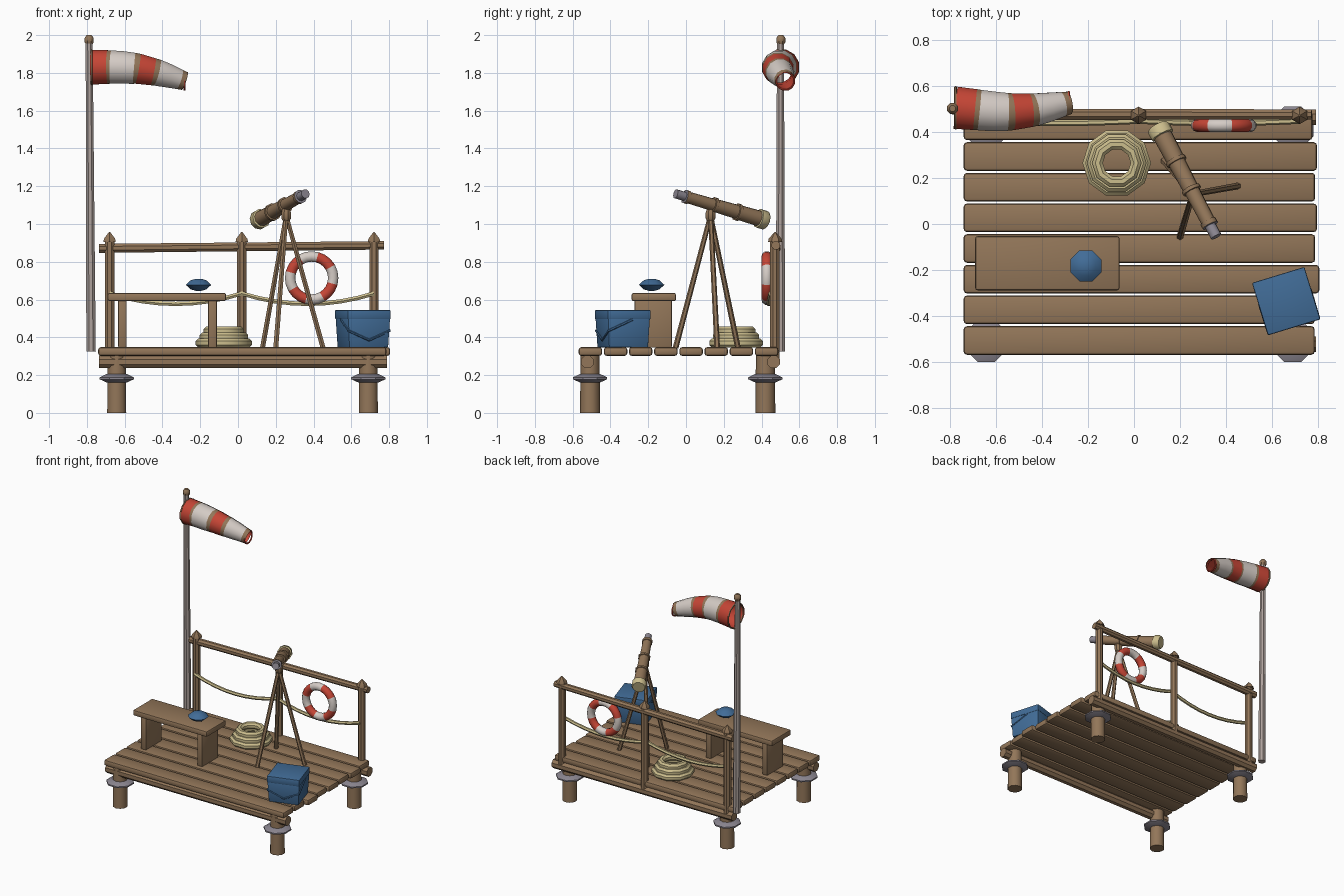
import bpy, bmesh, math
from mathutils import Vector, Matrix

if "Cube" in bpy.data.objects:
    bpy.data.objects.remove(bpy.data.objects["Cube"])

COL = {
    "wood": (0.290, 0.182, 0.100), "red": (0.560, 0.060, 0.036), "white": (0.660, 0.600, 0.560),
    "rope cream": (0.600, 0.510, 0.265), "blue": (0.053, 0.150, 0.310),
    "iron grey": (0.262, 0.242, 0.283), "pole grey": (0.420, 0.355, 0.330),
}
MATS = {}
for n, c in COL.items():
    MATS[n] = bpy.data.materials.new(n)
    MATS[n].diffuse_color = (*c, 1)


def finish(name, bm, mats):
    bmesh.ops.recalc_face_normals(bm, faces=bm.faces)
    me = bpy.data.meshes.new(name)
    bm.to_mesh(me)
    bm.free()
    for m in mats:
        me.materials.append(MATS[m])
    ob = bpy.data.objects.new(name, me)
    bpy.context.collection.objects.link(ob)
    return ob


def tube(name, pts, radii, mat, sides=8, closed=False, caps=True, ref=(0, 1, 0)):
    """Sweep a polygon along points; mat is one name or one name per segment."""
    pts = [Vector(p) for p in pts]
    n = len(pts)
    if not isinstance(radii, (list, tuple)):
        radii = [radii] * n
    segs = n if closed else n - 1
    names = [mat] * segs if isinstance(mat, str) else mat
    used = list(dict.fromkeys(names))
    bm = bmesh.new()
    rings = []
    for i, p in enumerate(pts):
        a = pts[i - 1] if closed or i > 0 else pts[0]
        b = pts[(i + 1) % n] if closed or i < n - 1 else pts[-1]
        t = (b - a).normalized()
        u = t.cross(Vector(ref)).normalized()
        v = t.cross(u)
        ang = [2 * math.pi * (k + .5) / sides for k in range(sides)]
        rings.append([bm.verts.new(p + radii[i] * (math.cos(g) * u + math.sin(g) * v)) for g in ang])
    for i in range(segs):
        r, s = rings[i], rings[(i + 1) % n]
        for k in range(sides):
            f = bm.faces.new((r[k], r[(k + 1) % sides], s[(k + 1) % sides], s[k]))
            f.material_index = used.index(names[i])
    if caps and not closed:
        bm.faces.new(rings[0])
        bm.faces.new(rings[-1]).material_index = used.index(names[-1])
    return finish(name, bm, used)


def box(name, lo, hi, mat, bevel=.012, rot=0, taper=1.0):
    """Bevelled box between two corners, optionally turned about z and narrowed at the foot."""
    lo, hi = Vector(lo), Vector(hi)
    c, d = (lo + hi) / 2, hi - lo
    bm = bmesh.new()
    bmesh.ops.create_cube(bm, size=1)
    for v in bm.verts:
        k = taper if v.co.z < 0 else 1
        v.co = Vector((v.co.x * d.x * k, v.co.y * d.y * k, v.co.z * d.z))
    if bevel:
        bmesh.ops.bevel(bm, geom=bm.edges[:], offset=bevel, segments=2, affect='EDGES', profile=.5)
    bmesh.ops.transform(bm, matrix=Matrix.Translation(c) @ Matrix.Rotation(rot, 4, 'Z'), verts=bm.verts)
    return finish(name, bm, [mat])


def circle(c, r, n, plane):
    out = []
    for i in range(n):
        a = 2 * math.pi * i / n
        d = (math.cos(a), math.sin(a), 0) if plane == 'xy' else (math.cos(a), 0, math.sin(a))
        out.append(Vector(c) + r * Vector(d))
    return out


# deck planks with slightly uneven ends, front to back
for i, end in enumerate((.785, .785, .805, .787, .795, .787, .795, .775)):
    y = -.506 + i * .1332
    box(f"deck_plank_{i + 1}", (-.74, y - .062, .302), (end, y + .062, .348), "wood", .014)

# beams under the deck, piles and iron collars
for side, by, py in (("front", -.522, -.508), ("back", .464, .420)):
    tube(f"{side}_beam", [(-.735, by, .27), (.79, by, .27)], .036, "wood")
    for lr, px in (("left", -.642), ("right", .69)):
        tube(f"{side}_{lr}_pile", [(px, py, 0), (px, py, .305)], [.053, .05], "wood", 10)
        tube(f"{side}_{lr}_collar", [(px, py, z) for z in (.162, .178, .188, .205)],
             [.06, .098, .098, .06], "iron grey", 8)

# railing: posts with pointed caps, top rail, sagging rope
for i, x in enumerate((-.68, .02, .72)):
    tube(f"rail_post_{i + 1}", [(x, .47, .28), (x, .47, .91)], .027, "wood")
    tube(f"post_cap_{i + 1}", [(x, .472, .905), (x, .472, .922), (x, .472, .957)],
         [.038, .034, .004], "wood", 6)
tube("top_rail", [(-.735, .476, .871), (.772, .476, .887)], [.026, .024], "wood")
rope = []
for x0 in (-.68, .02):
    for k in range(8 if x0 < 0 else 9):
        t = k / 8
        rope.append((x0 + .7 * t, .448 - .01 * math.sin(math.pi * t), .632 - .055 * 4 * t * (1 - t)))
tube("rail_rope", rope, .013, "rope cream", 6)

# life ring with alternating bands
n = 24
tube("life_ring", circle((.39, .428, .714), .114, n, 'xz'), .029,
     ["red" if ((i + 1) // 3) % 2 else "white" for i in range(n)], 10, closed=True)

# wind sock pole with ball cap
tube("sock_pole", [(-.778, .5, .325), (-.788, .5, 1.965)], [.027, .02], "pole grey")
tube("pole_cap", [(-.788, .502, z) for z in (1.95, 1.963, 1.985, 2.0)], [.018, .026, .026, .014], "wood")

# wind sock, curved and striped, with red lining
sock = [(-.775, .505, 1.830, .095), (-.69, .497, 1.831, .092), (-.672, .495, 1.831, .091),
        (-.61, .489, 1.829, .089), (-.55, .487, 1.824, .085), (-.53, .488, 1.822, .083),
        (-.45, .494, 1.806, .075), (-.43, .497, 1.802, .073), (-.37, .508, 1.785, .065),
        (-.31, .521, 1.766, .055), (-.283, .526, 1.757, .051)]
tube("wind_sock", [s[:3] for s in sock], [s[3] for s in sock],
     ["red", "wood", "white", "white", "wood", "red", "wood", "white", "white", "wood"], 12, caps=False)
tube("sock_lining", [s[:3] for s in sock], [s[3] - .005 for s in sock], "red", 12, caps=False)
for name, s, m in (("sock_mouth_hoop", sock[0], "wood"), ("sock_tail_hoop", sock[-1], "red")):
    ring = [Vector((s[0], s[1] + (s[3] - .003) * math.cos(a), s[2] + (s[3] - .003) * math.sin(a)))
            for a in [math.pi * (k + .5) / 6 for k in range(12)]]
    tube(name, ring, .006, m, 6, closed=True, ref=(1, 0, 0))

# bench with slab legs
box("bench_seat", (-.69, -.288, .592), (-.063, -.053, .635), "wood", .01)
for lr, x in (("left", -.612), ("right", -.135)):
    box(f"bench_{lr}_leg", (x - .023, -.272, .345), (x + .023, -.075, .6), "wood", .008)

# small blue cushion on the bench
prof = [(-.032, .015), (-.024, .045), (0, .073), (.024, .045), (.032, .015)]
tube("cushion", [(-.209, -.182, .678 + z) for z, r in prof], [r for z, r in prof], "blue", 8)

# coiled rope
for i, (r, z) in enumerate(((.126, .37), (.106, .402), (.084, .434))):
    tube(f"rope_coil_{i + 1}", circle((-.075, .265, z), r, 10, 'xy'), .025, "rope cream", 8,
         closed=True, ref=(0, 0, 1))

# telescope: stepped tube along its axis, wide end at the back
A, B = Vector((.103, .425, 1.018)), Vector((.357, -.055, 1.16))
tele = [(0, .044), (.02, .052), (.085, .052), (.09, .043), (.30, .041), (.302, .047), (.33, .047),
        (.332, .039), (.56, .036), (.562, .043), (.59, .043), (.592, .034), (.86, .032),
        (.862, .037), (.90, .037), (.902, .025), (1.0, .025)]
tube("telescope", [A.lerp(B, t) for t, r in tele], [r for t, r in tele],
     ["rope cream"] * 3 + ["wood"] * 11 + ["iron grey"] * 2, 10)

# tripod with pivot knob
tube("tripod_head", [(.255, .13, z) for z in (1.015, 1.03, 1.06, 1.085)], [.018, .028, .028, .018], "wood")
for i, (x, y) in enumerate(((.2, -.055), (.45, .165), (.13, .275))):
    tube(f"tripod_leg_{i + 1}", [(x, y, .345), (.255, .13, 1.045)], [.015, .013], "wood", 6)

# blue square bucket with lid and hanging handle
cx, cy, turn = .661, -.335, math.radians(17)
box("bucket_body", (cx - .116, cy - .116, .347), (cx + .116, cy + .116, .5), "blue", .004, turn, .93)
box("bucket_lid", (cx - .119, cy - .119, .495), (cx + .119, cy + .119, .545), "blue", .006, turn)
M = Matrix.Translation((cx, cy, 0)) @ Matrix.Rotation(turn, 4, 'Z')
tube("bucket_handle", [M @ Vector(p) for p in ((-.115, .02, .495), (-.114, -.113, .435), (0, -.113, .385),
                                               (.114, -.113, .435), (.115, .02, .495))],
     .007, "blue", 6, ref=(0, 0, 1))

# smooth only the shallow angles
bpy.ops.object.select_all(action='SELECT')
bpy.context.view_layer.objects.active = bpy.data.objects["bench_seat"]
bpy.ops.object.shade_smooth_by_angle(angle=math.radians(38))

for m in bpy.data.materials:
    if m.users and not m.is_grease_pencil:
        m.use_nodes = True
        m.node_tree.nodes["Principled BSDF"].inputs["Base Color"].default_value = m.diffuse_color
